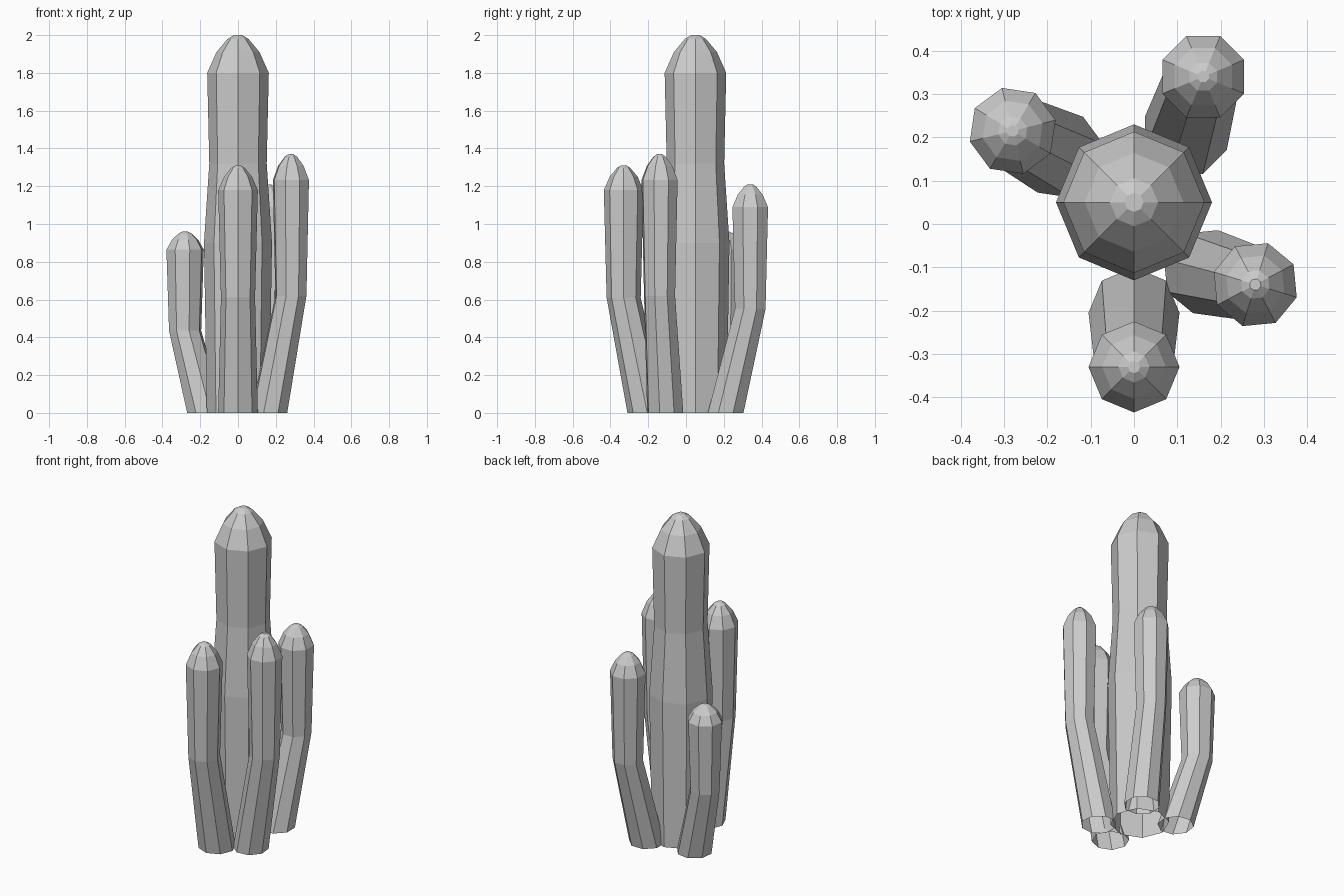
import bpy, bmesh
from math import sin, cos, radians, tau

cube = bpy.data.objects.get("Cube")
if cube:
    bpy.data.objects.remove(cube, do_unlink=True)

SIDES = 8
grey = bpy.data.materials.new("plain grey")
grey.use_nodes = True
colour = (0.6, 0.6, 0.6, 1)
grey.diffuse_color = colour
grey.node_tree.nodes["Principled BSDF"].inputs["Base Color"].default_value = colour


def column(name, rings, turn):
    """Faceted tube through rings (x, y, z, radius): open foot, capped tip."""
    bm = bmesh.new()
    loops = []
    for x, y, z, r in rings:
        angles = [radians(turn) + tau * i / SIDES for i in range(SIDES)]
        loops.append([bm.verts.new((x + r * cos(a), y + r * sin(a), z)) for a in angles])
    for low, high in zip(loops, loops[1:]):
        for i in range(SIDES):
            j = (i + 1) % SIDES
            bm.faces.new((low[i], low[j], high[j], high[i]))
    bm.faces.new(loops[-1])
    mesh = bpy.data.meshes.new(name)
    bm.to_mesh(mesh)
    bm.free()
    mesh.materials.append(grey)
    obj = bpy.data.objects.new(name, mesh)
    bpy.context.collection.objects.link(obj)


def dome(x, y, top, height, radius):
    """Rings of a rounded tip, from its rim up to the small flat cap."""
    steps = ((1, 1), (0.45, 0.7), (0.1, 0.34), (0, 0.135))
    return [(x, y, top - height * drop, radius * wide) for drop, wide in steps]


# Main trunk with a bulge below a slight waist
trunk = [(0, 0.05, 0, 0.165), (0, 0.05, 0.9, 0.18), (0, 0.05, 1.32, 0.152)]
column("trunk", trunk + dome(0, 0.05, 2.0, 0.2, 0.163), 0)

# Arms: name, foot, upper axis, bend height, tip height, radius, turn
arms = [
    ("front_arm", (0, -0.205), (0, -0.33), 0.61, 1.31, 0.105, 0),
    ("left_arm", (0.165, -0.11), (0.28, -0.14), 0.62, 1.37, 0.1, -17),
    ("back_arm", (0.12, 0.21), (0.16, 0.34), 0.55, 1.21, 0.102, 22.5),
    ("right_arm", (-0.17, 0.16), (-0.28, 0.215), 0.435, 0.96, 0.102, 14),
]
for name, foot, axis, bend, top, radius, turn in arms:
    stem = [(*foot, 0, radius), (*axis, bend, radius * 0.86)]
    column(name, stem + dome(*axis, top, top * 0.1, radius), turn)
